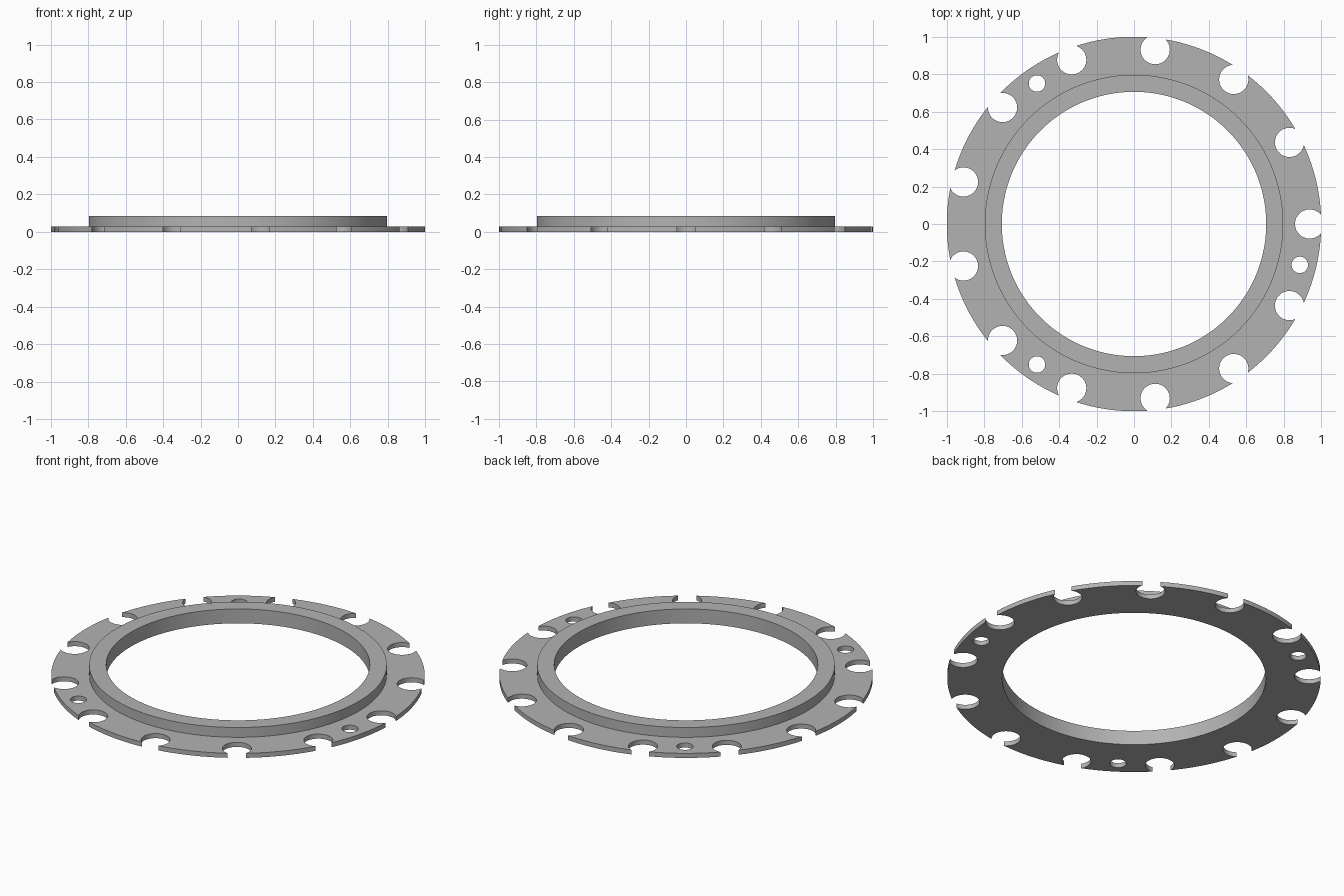
import bpy, bmesh, math
from mathutils import Matrix

cube = bpy.data.objects.get("Cube")
if cube:
    bpy.data.objects.remove(cube, do_unlink=True)

SEGMENTS = 208
NOTCHES = 13
STEP = math.tau / NOTCHES

# Single grey material
grey = bpy.data.materials.new("plain grey")
grey.use_nodes = True
colour = (0.45, 0.45, 0.45, 1)
grey.diffuse_color = colour
grey.node_tree.nodes["Principled BSDF"].inputs["Base Color"].default_value = colour


def make_object(name, bm):
    bmesh.ops.recalc_face_normals(bm, faces=bm.faces)
    mesh = bpy.data.meshes.new(name)
    bm.to_mesh(mesh)
    bm.free()
    mesh.materials.append(grey)
    obj = bpy.data.objects.new(name, mesh)
    bpy.context.collection.objects.link(obj)
    return obj


def lathe(name, profile):
    """Revolve a closed (radius, height) profile around z."""
    bm = bmesh.new()
    rings = []
    for i in range(SEGMENTS):
        a = math.tau * i / SEGMENTS
        rings.append([bm.verts.new((r * math.cos(a), r * math.sin(a), z)) for r, z in profile])
    n = len(profile)
    for i, ring in enumerate(rings):
        nxt = rings[(i + 1) % SEGMENTS]
        for j in range(n):
            k = (j + 1) % n
            bm.faces.new((ring[j], nxt[j], nxt[k], ring[k]))
    return make_object(name, bm)


def add_drill(bm, distance, angle, radius):
    place = Matrix.Rotation(angle, 4, "Z") @ Matrix.Translation((distance, 0, 0))
    bmesh.ops.create_cone(bm, cap_ends=True, segments=48, radius1=radius,
                          radius2=radius, depth=0.2, matrix=place)


# Thin flange with a raised inner collar
flange = lathe("flange_with_collar", [(0.706, 0), (1, 0), (1, 0.027),
                                      (0.797, 0.027), (0.797, 0.085), (0.706, 0.085)])

# Rim notches, and three small holes midway between notches
bm = bmesh.new()
for i in range(NOTCHES):
    add_drill(bm, 0.938, i * STEP, 0.078)
for i in (-0.5, 4.5, -4.5):
    add_drill(bm, 0.912, i * STEP, 0.044)
drills = make_object("hole_cutters", bm)
drills.hide_render = True

# Cut, then drop the cutters
bpy.context.view_layer.objects.active = flange
cut = flange.modifiers.new("cut holes", "BOOLEAN")
cut.operation = "DIFFERENCE"
cut.solver = "EXACT"
cut.object = drills
bpy.ops.object.modifier_apply(modifier=cut.name)
bpy.data.objects.remove(drills, do_unlink=True)

# Smooth walls with crisp edges
bpy.ops.object.select_all(action="DESELECT")
flange.select_set(True)
bpy.ops.object.shade_smooth_by_angle(angle=math.radians(30))
